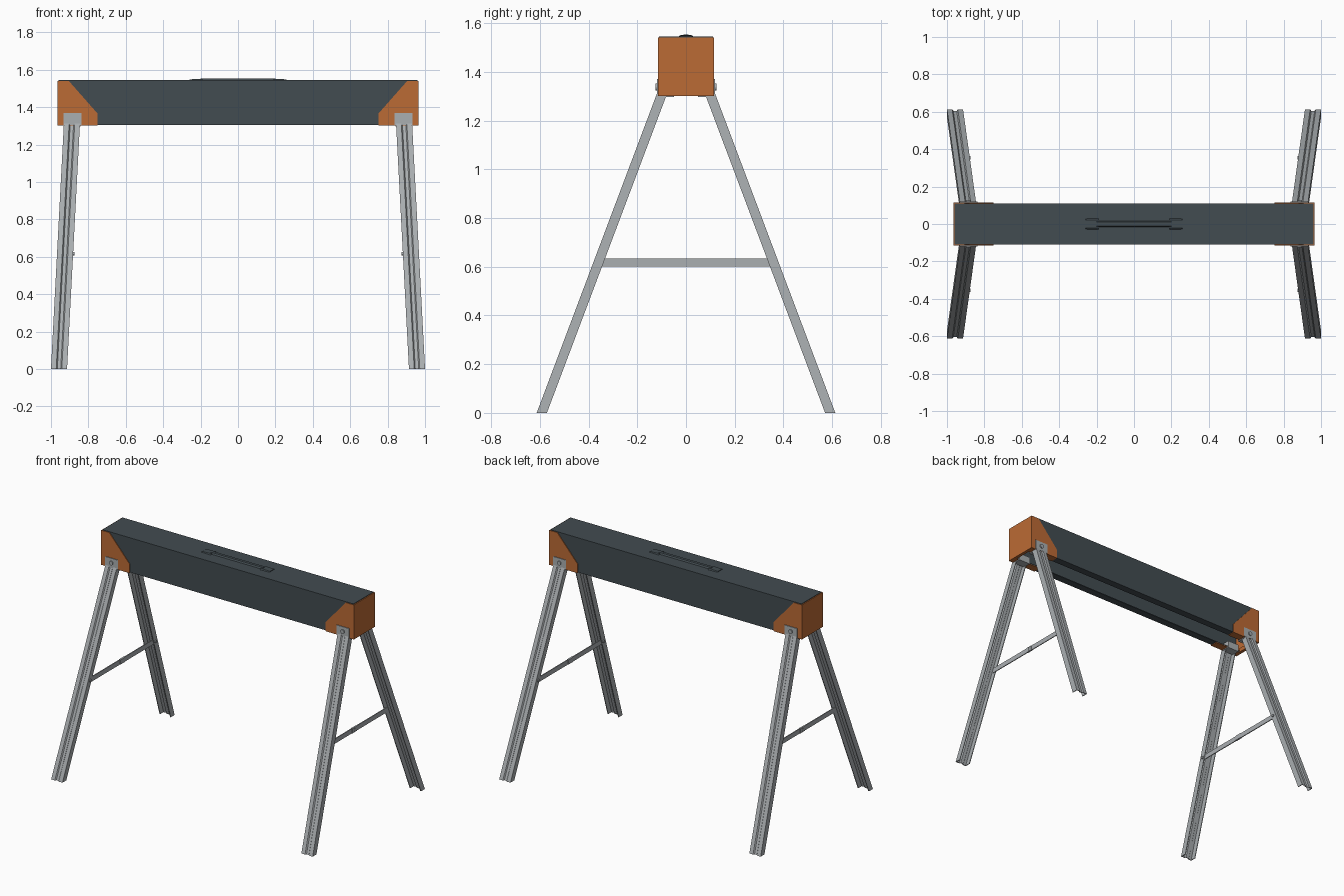
import bpy, bmesh, math
from mathutils import Vector

if "Cube" in bpy.data.objects:
    bpy.data.objects.remove(bpy.data.objects["Cube"])


def material(name, rgb):
    m = bpy.data.materials.new(name)
    m.diffuse_color = (*rgb, 1)
    m.use_nodes = True
    m.node_tree.nodes["Principled BSDF"].inputs["Base Color"].default_value = m.diffuse_color
    return m


SLATE = material("slate", (0.055, 0.072, 0.082))
ORANGE = material("orange", (0.50, 0.145, 0.035))
STEEL = material("steel", (0.40, 0.425, 0.44))


def loft(name, start, end, mat):
    """Solid between two matching loops of 3D points."""
    bm = bmesh.new()
    a = [bm.verts.new(p) for p in start]
    b = [bm.verts.new(p) for p in end]
    n = len(a)
    for i in range(n):
        j = (i + 1) % n
        bm.faces.new((a[i], a[j], b[j], b[i]))
    bm.faces.new(a[::-1])
    bm.faces.new(b)
    bmesh.ops.recalc_face_normals(bm, faces=bm.faces)
    me = bpy.data.meshes.new(name)
    bm.to_mesh(me)
    bm.free()
    me.materials.append(mat)
    ob = bpy.data.objects.new(name, me)
    bpy.context.collection.objects.link(ob)
    return ob


def box(name, x, y, z, mat):
    x, y, z = sorted(x), sorted(y), sorted(z)
    ring = [(x[0], y[0]), (x[1], y[0]), (x[1], y[1]), (x[0], y[1])]
    return loft(name, [(*p, z[0]) for p in ring], [(*p, z[1]) for p in ring], mat)


def disc(name, centre, axis, radius, depth, mat, sides=16):
    """Short cylinder running from centre along axis."""
    c, d = Vector(centre), Vector(axis)
    u = d.orthogonal().normalized()
    v = d.cross(u)
    ring = [c + radius * (math.cos(t) * u + math.sin(t) * v)
            for t in (2 * math.pi * i / sides for i in range(sides))]
    return loft(name, ring, [p + d * depth for p in ring], mat)


def thicken(points, t):
    """Closed sheet-metal outline, offset to the left of an open path."""
    pts = [Vector(p) for p in points]
    normals = []
    for p, q in zip(pts, pts[1:]):
        d = (q - p).normalized()
        normals.append(Vector((-d.y, d.x)))
    off = []
    for i, p in enumerate(pts):
        n0, n1 = normals[max(i - 1, 0)], normals[min(i, len(normals) - 1)]
        off.append(p + (n0 + n1) * t / (1 + n0.dot(n1)))
    return pts + off[::-1]


# Folded beam: top, two sides and bottom lips, open underneath
beam = thicken([(0.06, 1.306), (0.11, 1.306), (0.11, 1.545),
                (-0.11, 1.545), (-0.11, 1.306), (-0.06, 1.306)], 0.006)
loft("beam", [(-0.96, *p) for p in beam], [(0.96, *p) for p in beam], SLATE)

# Carry handle: raised strap between two end pads
handle = [(-0.032, 1.544), (0.032, 1.544), (0.022, 1.551), (-0.022, 1.551)]
for s in (-1, 1):
    loft("handle_pad", [(s * 0.19, y, z) for y, z in handle],
         [(s * 0.26, y, z - 0.002) for y, z in handle], SLATE)
strap = [(-0.018, 1.544), (0.018, 1.544), (0.01, 1.554), (-0.01, 1.554)]
loft("handle_strap", [(-0.2, *p) for p in strap], [(0.2, *p) for p in strap], SLATE)

# Sheet-metal leg section: outer web with a shallow rib, flanges facing inward
section = thicken([(-0.043, 0.042), (-0.043, 0), (-0.015, 0), (-0.009, 0.008),
                   (0.009, 0.008), (0.015, 0), (0.043, 0), (0.043, 0.042)], 0.005)
FOOT_Y, HEAD_Y, HEAD_Z = 0.613, 0.119, 1.312

for sx in (-1, 1):
    # End cap with angled cheek plates
    box("end_cap", (sx * 0.955, sx * 0.966), (-0.114, 0.114), (1.302, 1.541), ORANGE)
    box("end_cap_base", (sx * 0.955, sx * 0.945), (-0.06, 0.06), (1.302, 1.33), ORANGE)
    cheek = [(0.966, 1.302), (0.966, 1.541), (0.905, 1.541), (0.75, 1.365), (0.75, 1.302)]
    for sy in (-1, 1):
        loft("cheek_plate", [(sx * x, sy * 0.108, z) for x, z in cheek],
             [(sx * x, sy * 0.1145, z) for x, z in cheek], ORANGE)
        box("cheek_lip", (sx * 0.966, sx * 0.75), (sy * 0.06, sy * 0.1145),
            (1.302, 1.306), ORANGE)

        # Splayed leg, cut flat at the floor
        loft("leg",
             [(sx * (0.957 + u), sy * (FOOT_Y - v), 0) for u, v in section],
             [(sx * (0.888 + u), sy * (HEAD_Y - v), HEAD_Z) for u, v in section], STEEL)

        # Hinge tab, bolt and inner bracket
        box("hinge_tab", (sx * 0.836, sx * 0.934), (sy * 0.113, sy * 0.119),
            (1.304, 1.37), STEEL)
        disc("bolt_head", (sx * 0.885, sy * 0.118, 1.338), (0, sy, 0), 0.014, 0.008, STEEL)
        box("hinge_bracket", (sx * 0.843, sx * 0.93), (sy * 0.05, sy * 0.108),
            (1.296, 1.345), STEEL)

        # Half of the folding brace with its leg rivet
        box("brace", (sx * 0.885, sx * 0.891), (sy * 0.02, sy * 0.365),
            (0.60, 0.633), STEEL)
        disc("leg_rivet", (sx * 0.885, sy * 0.355, 0.617), (-sx, 0, 0), 0.01, 0.01, STEEL, 12)

    # Brace joint
    box("brace_joint", (sx * 0.882, sx * 0.894), (-0.025, 0.025), (0.60, 0.633), STEEL)
    for z in (0.608, 0.625):
        disc("joint_rivet", (sx * 0.894, 0, z), (sx, 0, 0), 0.004, 0.003, STEEL, 10)
